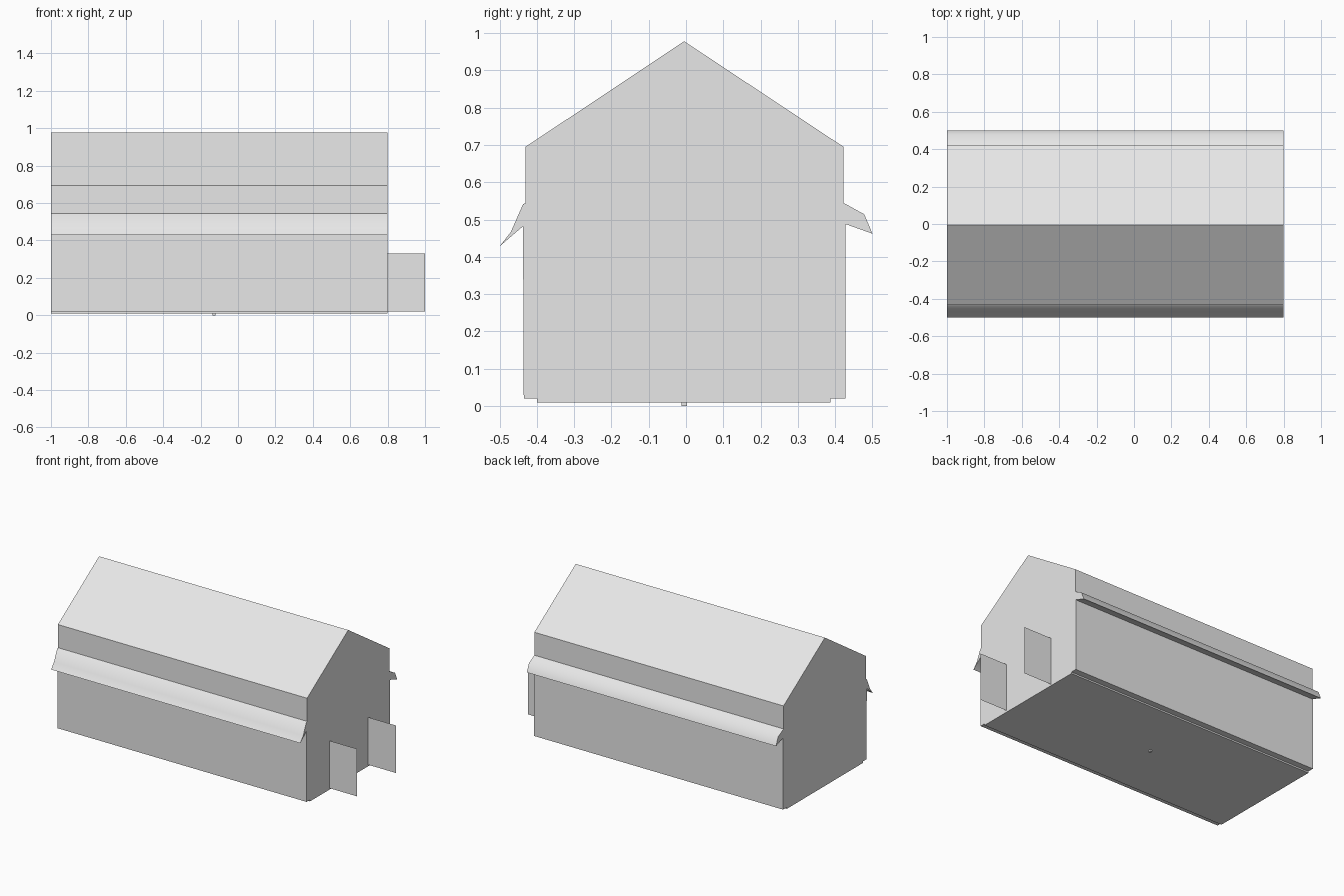
import bpy
import math

cube = bpy.data.objects.get("Cube")
if cube:
    bpy.data.objects.remove(cube, do_unlink=True)

# Single plain grey finish
GREY = (0.8, 0.8, 0.8, 1.0)
grey = bpy.data.materials.new("plain grey")
grey.use_nodes = True
grey.diffuse_color = GREY
grey.node_tree.nodes["Principled BSDF"].inputs["Base Color"].default_value = GREY

X_BACK, X_FRONT = -1.0, 0.8


def make(name, verts, faces):
    mesh = bpy.data.meshes.new(name)
    mesh.from_pydata(verts, [], faces)
    mesh.materials.append(grey)
    obj = bpy.data.objects.new(name, mesh)
    bpy.context.collection.objects.link(obj)
    return obj


def extrude_x(name, profile, x0=X_BACK, x1=X_FRONT):
    """Extrude a counter-clockwise (y, z) profile along x, with end caps."""
    n = len(profile)
    verts = [(x, y, z) for x in (x0, x1) for y, z in profile]
    faces = [(i, (i + 1) % n, n + (i + 1) % n, n + i) for i in range(n)]
    faces = [f[::-1] for f in faces]
    faces += [tuple(reversed(range(n))), tuple(range(n, 2 * n))]
    faces[:n] = [f[::-1] for f in faces[:n]]
    return make(name, verts, faces)


# Gabled hall with slightly wider lower walls
extrude_x("hall", [
    (-0.435, 0.02), (0.427, 0.02), (0.427, 0.487), (0.422, 0.545),
    (0.422, 0.695), (-0.005, 0.978), (-0.43, 0.695), (-0.43, 0.545),
    (-0.437, 0.482)])

# Floor slab
extrude_x("floor_slab", [(-0.4, 0.01), (0.387, 0.01), (0.387, 0.02), (-0.4, 0.02)])

# Curved awnings along both long walls
awnings = [
    extrude_x("front_awning", [
        (-0.427, 0.482), (-0.427, 0.545), (-0.437, 0.541), (-0.47, 0.466),
        (-0.5, 0.428), (-0.437, 0.482)]),
    extrude_x("back_awning", [
        (0.42, 0.487), (0.43, 0.487), (0.5, 0.462), (0.478, 0.514),
        (0.42, 0.546)]),
]
bpy.ops.object.select_all(action="DESELECT")
for obj in awnings:
    obj.select_set(True)
bpy.context.view_layer.objects.active = awnings[0]
bpy.ops.object.shade_smooth_by_angle(angle=math.radians(45))

# Open door leaves at the end wall
for side, y in (("front", -0.2), ("back", 0.2)):
    make(side + "_door_leaf",
         [(X_FRONT, y, 0.02), (1.0, y, 0.02), (1.0, y, 0.33), (X_FRONT, y, 0.33)],
         [(0, 1, 2, 3)])

# Small peg below the floor
extrude_x("floor_peg", [(-0.012, 0), (0.003, 0), (0.003, 0.012), (-0.012, 0.012)],
          -0.135, -0.12)
